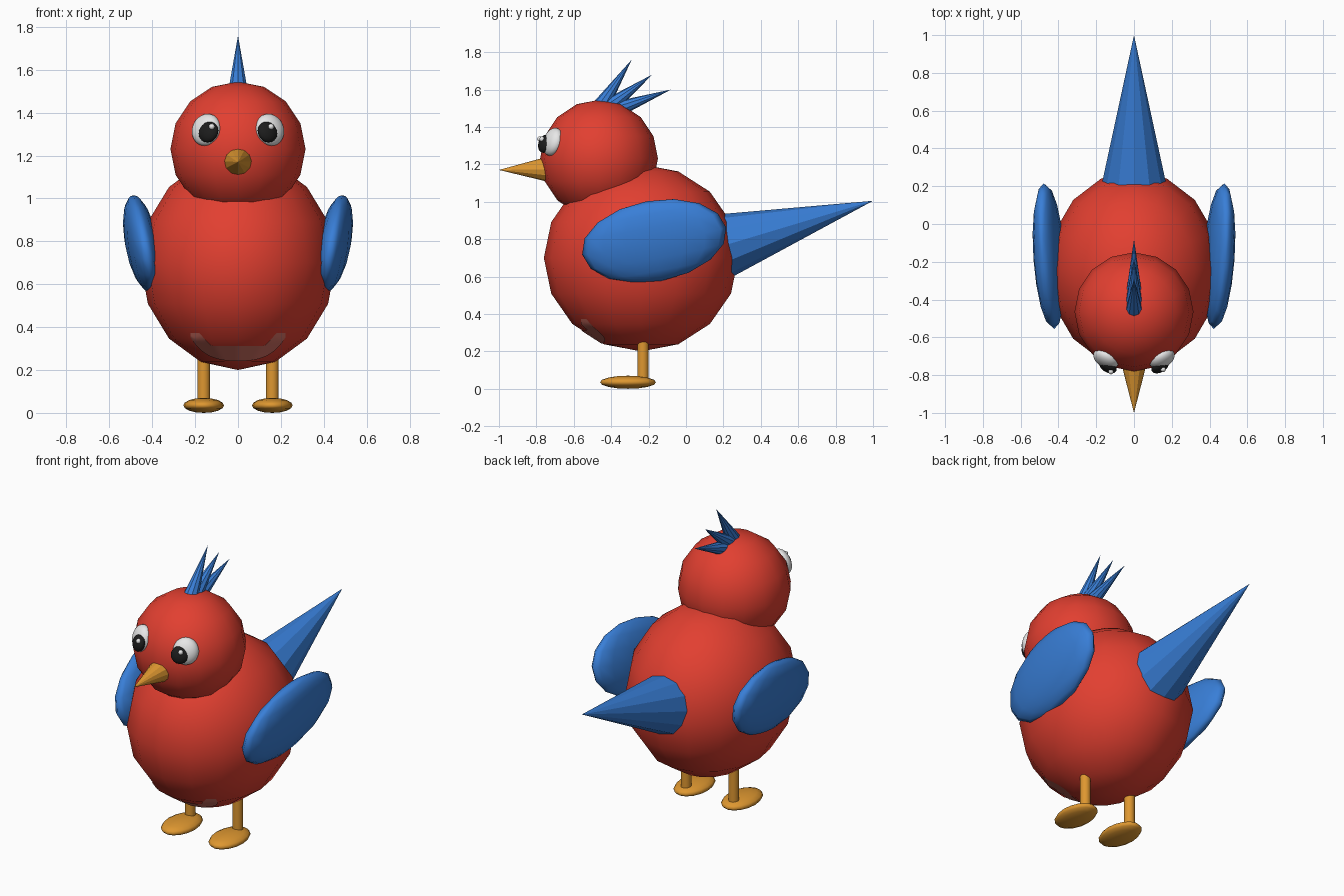
import bpy, bmesh, math
from mathutils import Vector, Matrix, Euler
from mathutils.bvhtree import BVHTree

cube = bpy.data.objects.get("Cube")
if cube:
    bpy.data.objects.remove(cube, do_unlink=True)


def material(name, rgb):
    m = bpy.data.materials.new(name)
    m.use_nodes = True
    color = (*rgb, 1.0)
    m.diffuse_color = color
    bsdf = m.node_tree.nodes["Principled BSDF"]
    bsdf.inputs["Base Color"].default_value = color
    bsdf.inputs["Roughness"].default_value = 0.7
    return m


RED = material("red", (0.76, 0.05, 0.03))
BLUE = material("blue", (0.04, 0.21, 0.68))
ORANGE = material("orange", (0.73, 0.31, 0.03))
PINK = material("dusty_pink", (0.68, 0.17, 0.13))
WHITE = material("white", (0.85, 0.85, 0.85))
BLACK = material("black", (0.012, 0.012, 0.012))


def finish(name, bm, mat, smooth):
    mesh = bpy.data.meshes.new(name)
    bm.to_mesh(mesh)
    bm.free()
    mesh.materials.append(mat)
    for p in mesh.polygons:
        p.use_smooth = smooth
    ob = bpy.data.objects.new(name, mesh)
    bpy.context.collection.objects.link(ob)
    return ob


def ellipsoid(name, center, radii, mat, rot=None, segs=16, rings=8):
    bm = bmesh.new()
    bmesh.ops.create_uvsphere(bm, u_segments=segs, v_segments=rings, radius=1)
    turn = rot.to_matrix().to_4x4() if rot else Matrix()
    bm.transform(Matrix.Translation(center) @ turn @ Matrix.Diagonal((*radii, 1)))
    return finish(name, bm, mat, True)


def cone(name, base, tip, r1, r2, mat, sides=12, smooth=False):
    base, tip = Vector(base), Vector(tip)
    axis = tip - base
    bm = bmesh.new()
    bmesh.ops.create_cone(bm, cap_ends=True, segments=sides, radius1=r1,
                          radius2=r2, depth=axis.length)
    turn = axis.to_track_quat("Z", "Y").to_matrix().to_4x4()
    bm.transform(Matrix.Translation((base + tip) / 2) @ turn)
    return finish(name, bm, mat, smooth)


# Body and head
body = ellipsoid("body", (0, -0.24, 0.70), (0.455, 0.52, 0.50), RED)
ellipsoid("head", (0, -0.465, 1.23), (0.315, 0.315, 0.315), RED)

# Crescent belly patch laid on the body surface
surface = bmesh.new()
surface.from_mesh(body.data)
tree = BVHTree.FromBMesh(surface)
surface.free()
patch = bmesh.new()
columns, rows, rim = 32, 6, []
for i in range(columns + 1):
    x = -0.22 + 0.44 * i / columns
    low = 0.245 + 0.9 * x * x + 28 * x ** 4
    high = 0.315 + 0.06 * min(1, max(0, (abs(x) - 0.12) / 0.06))
    strip = []
    for j in range(rows + 1):
        z = low + (max(high, low + 0.01) - low) * j / rows
        hit = tree.ray_cast(Vector((x, -2, z)), Vector((0, 1, 0)))
        strip.append(patch.verts.new(hit[0] + hit[1] * 0.004))
    rim.append(strip)
for a, b in zip(rim, rim[1:]):
    for j in range(rows):
        patch.faces.new((a[j], b[j], b[j + 1], a[j + 1]))
finish("belly_patch", patch, PINK, True)

# Beak and tail
cone("beak", (0, -0.74, 1.174), (0, -1.0, 1.17), 0.067, 0, ORANGE)
cone("tail", (0, 0.20, 0.765), (0, 1.0, 1.005), 0.173, 0, BLUE)

# Crest feathers
for i, (by, bz, ty, tz) in enumerate([(-0.455, 1.51, -0.29, 1.76),
                                      (-0.41, 1.51, -0.18, 1.68),
                                      (-0.38, 1.49, -0.08, 1.60)]):
    cone(f"crest_feather_{i + 1}", (0, by, bz), (0, ty, tz), 0.045, 0, BLUE, 10)

# Paired parts
for side, s in (("left", 1), ("right", -1)):
    tilt = Euler((math.radians(10.8), math.radians(9.5 * s), math.radians(-2.4 * s)))
    ellipsoid(f"{side}_wing", (0.45 * s, -0.17, 0.79), (0.076, 0.393, 0.219), BLUE, tilt)

    # Eyes flattened against the head
    facing = Vector((0.46 * s, -0.84, 0.29)).to_track_quat("Z", "Y")
    ellipsoid(f"{side}_eye", (0.148 * s, -0.712, 1.32), (0.072, 0.077, 0.045),
              WHITE, facing, 32, 16)
    ellipsoid(f"{side}_pupil", (0.138 * s, -0.755, 1.31), (0.05, 0.05, 0.028),
              BLACK, facing, 24, 12)
    ellipsoid(f"{side}_eye_glint", (0.138 * s + 0.016, -0.776 + 0.006 * s, 1.335),
              (0.014, 0.014, 0.014), WHITE, None, 12, 8)

    # Legs and feet
    leg = cone(f"{side}_leg", (0.16 * s, -0.23, 0.035), (0.16 * s, -0.23, 0.30),
               0.03, 0.03, ORANGE, 16)
    for p in leg.data.polygons:
        p.use_smooth = abs(p.normal.z) < 0.5
    ellipsoid(f"{side}_foot", (0.16 * s, -0.31, 0.035), (0.095, 0.15, 0.035), ORANGE)
